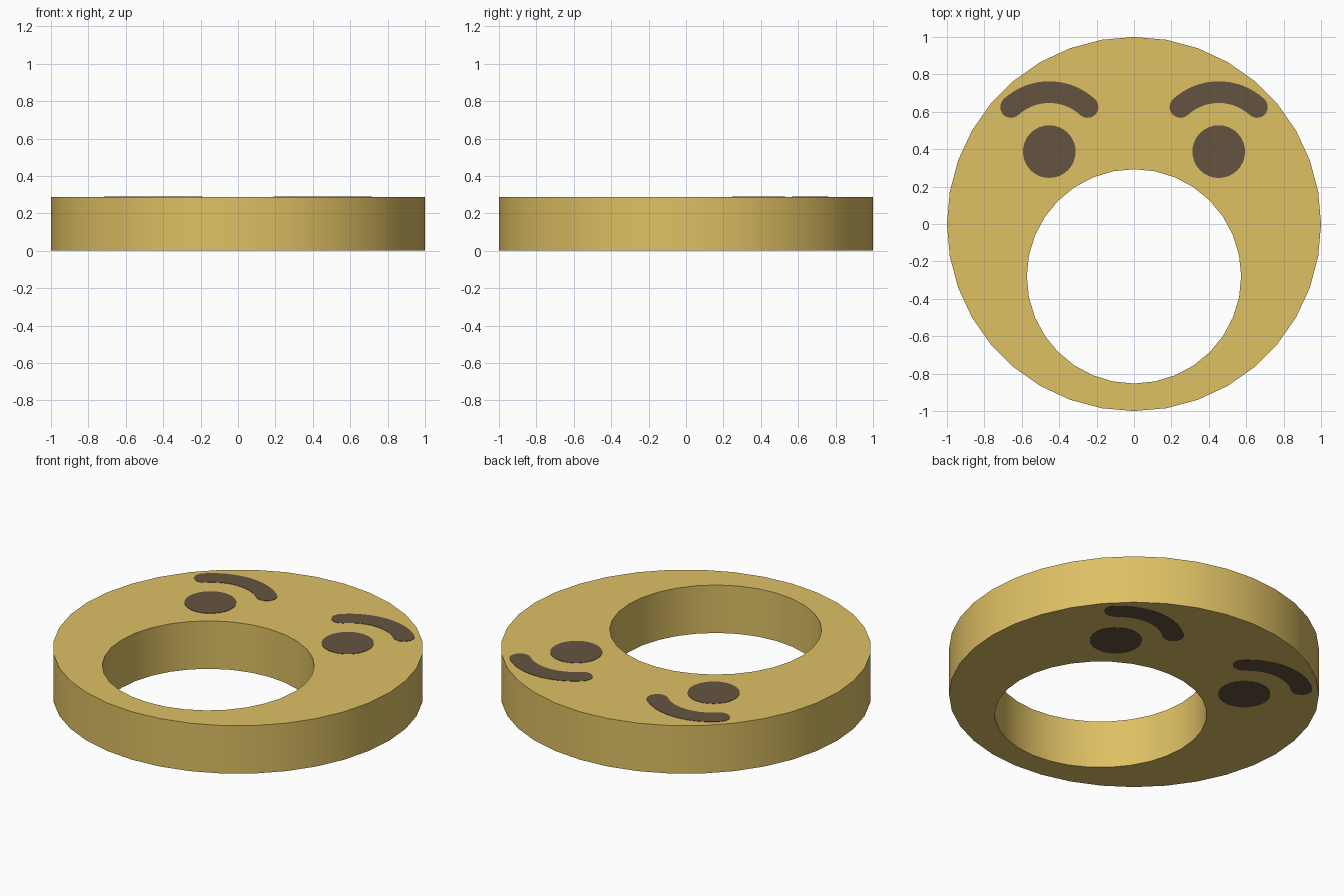
import bpy, bmesh, math

if "Cube" in bpy.data.objects:
    bpy.data.objects.remove(bpy.data.objects["Cube"])

H, SKIN = 0.29, 0.002          # total height, plate thickness


def material(name, rgb):
    def lin(c):
        c /= 255
        return c / 12.92 if c <= 0.04045 else ((c + 0.055) / 1.055) ** 2.4
    m = bpy.data.materials.new(name)
    m.diffuse_color = (*[lin(c) for c in rgb], 1)
    m.use_nodes = True
    m.node_tree.nodes["Principled BSDF"].inputs["Base Color"].default_value = m.diffuse_color
    return m


yellow = material("warm yellow", (222, 192, 100))
brown = material("dark brown", (101, 84, 64))


def arc(cx, cy, r, a0, a1, n):
    """n + 1 points along an arc, angles in degrees."""
    angles = [math.radians(a0 + (a1 - a0) * i / n) for i in range(n + 1)]
    return [(cx + r * math.cos(a), cy + r * math.sin(a)) for a in angles]


def circle(cx, cy, r, n):
    return arc(cx, cy, r, 0, 360, n)[:-1]


def prism(name, outline, z0, z1, mat):
    """Extrude a flat outline from z0 to z1."""
    bm = bmesh.new()
    face = bm.faces.new([bm.verts.new((x, y, z0)) for x, y in outline])
    top = bmesh.ops.extrude_face_region(bm, geom=[face], use_keep_orig=True)["geom"]
    for v in top:
        if isinstance(v, bmesh.types.BMVert):
            v.co.z = z1
    bmesh.ops.recalc_face_normals(bm, faces=bm.faces)
    me = bpy.data.meshes.new(name)
    bm.to_mesh(me)
    bm.free()
    me.materials.append(mat)
    ob = bpy.data.objects.new(name, me)
    bpy.context.collection.objects.link(ob)
    return ob


# Disc with an offset round mouth cut through it
disc = prism("face_disc", circle(0, 0, 1, 36), SKIN, H - SKIN, yellow)
cutter = prism("mouth_cutter", circle(0, -0.28, 0.573, 32), -0.5, 1, yellow)
cutter.hide_render = True
cut = disc.modifiers.new("mouth", "BOOLEAN")
cut.operation, cut.solver, cut.object = "DIFFERENCE", "EXACT", cutter
bpy.context.view_layer.objects.active = disc
disc.select_set(True)
bpy.ops.object.modifier_apply(modifier=cut.name)
bpy.data.objects.remove(cutter)
bpy.ops.object.shade_smooth_by_angle()

# Eyes and arched brows, as thin plates on both sides of the disc
EX, EY, BY, R, W, A = 0.453, 0.387, 0.402, 0.303, 0.058, 42.5
for side, sx in (("left", -1), ("right", 1)):
    cx = sx * EX
    ends = [(cx + R * math.cos(math.radians(a)), BY + R * math.sin(math.radians(a)))
            for a in (90 - A, 90 + A)]
    brow = (arc(cx, BY, R + W, 90 - A, 90 + A, 16)
            + arc(*ends[1], W, 90 + A, 270 + A, 10)[1:-1]
            + arc(cx, BY, R - W, 90 + A, 90 - A, 16)
            + arc(*ends[0], W, 270 - A, 450 - A, 10)[1:-1])
    for level, z in (("top", H - SKIN), ("bottom", 0)):
        prism(f"{side}_eye_{level}", circle(cx, EY, 0.141, 32), z, z + SKIN, brown)
        prism(f"{side}_brow_{level}", brow, z, z + SKIN, brown)
